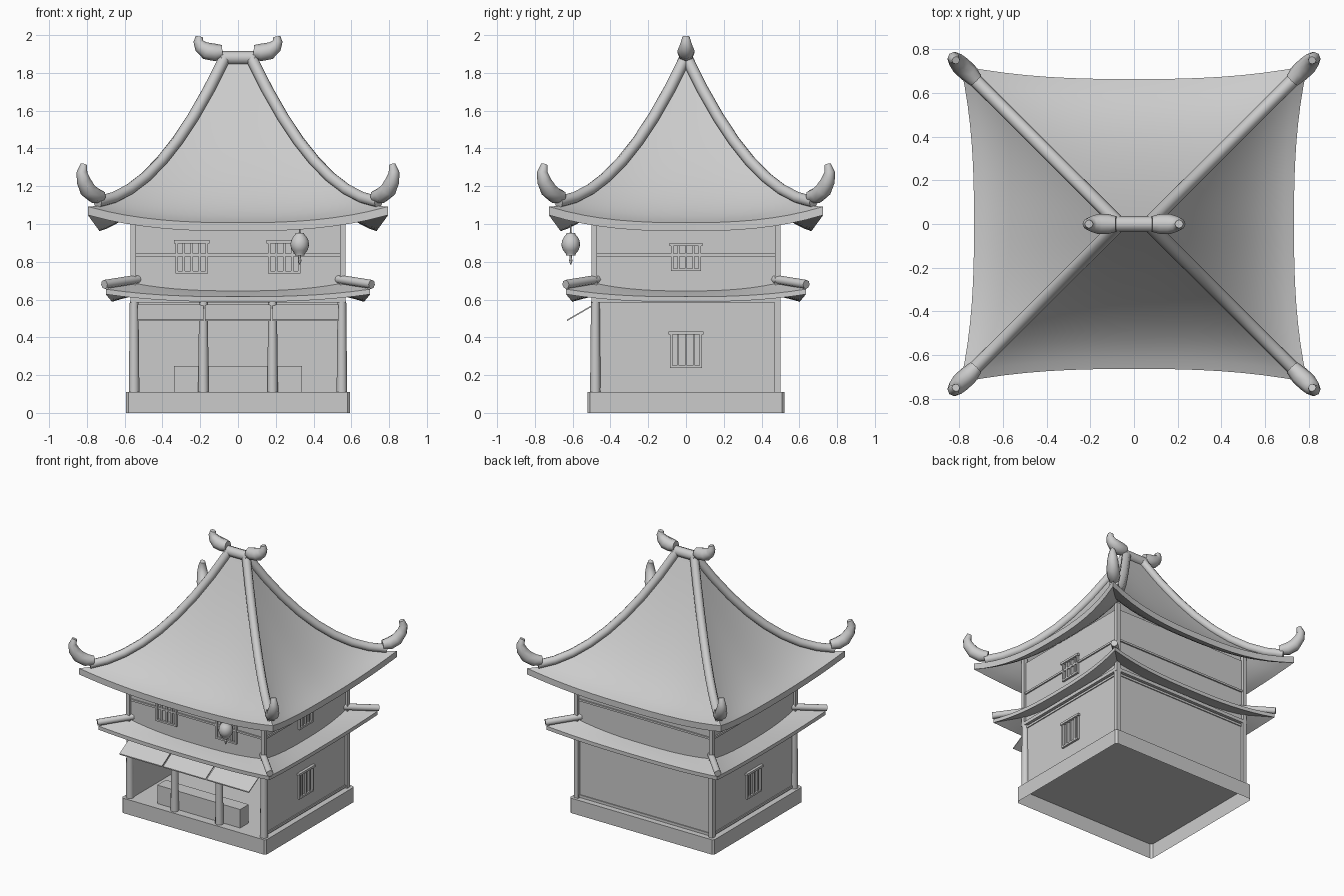
import bpy, bmesh, math
from mathutils import Vector

if "Cube" in bpy.data.objects:
    bpy.data.objects.remove(bpy.data.objects["Cube"])


def finish(bm, name, smooth=None):
    bmesh.ops.recalc_face_normals(bm, faces=bm.faces)
    me = bpy.data.meshes.new(name)
    bm.to_mesh(me)
    bm.free()
    ob = bpy.data.objects.new(name, me)
    bpy.context.collection.objects.link(ob)
    if smooth:
        shade(ob, smooth)
    return ob


def shade(ob, angle):
    bpy.ops.object.select_all(action='DESELECT')
    ob.select_set(True)
    bpy.context.view_layer.objects.active = ob
    bpy.ops.object.shade_smooth_by_angle(angle=math.radians(angle))


def box(name, x0, x1, y0, y1, z0, z1):
    bm = bmesh.new()
    bmesh.ops.create_cube(bm, size=1)
    for v in bm.verts:
        v.co = Vector(((x0 + x1) / 2 + v.co.x * (x1 - x0),
                       (y0 + y1) / 2 + v.co.y * (y1 - y0),
                       (z0 + z1) / 2 + v.co.z * (z1 - z0)))
    return finish(bm, name)


def tube(name, pts, res=2):
    """Round tube through (x, y, z, radius) points."""
    cu = bpy.data.curves.new(name, 'CURVE')
    cu.dimensions = '3D'
    cu.bevel_depth = 1
    cu.bevel_resolution = res
    cu.use_fill_caps = True
    sp = cu.splines.new('POLY')
    sp.points.add(len(pts) - 1)
    for p, q in zip(sp.points, pts):
        p.co = (*q[:3], 1)
        p.radius = q[3]
    ob = bpy.data.objects.new(name, cu)
    bpy.context.collection.objects.link(ob)
    bpy.ops.object.select_all(action='DESELECT')
    ob.select_set(True)
    bpy.context.view_layer.objects.active = ob
    bpy.ops.object.convert(target='MESH')
    ob = bpy.context.view_layer.objects.active
    ob.name = name
    shade(ob, 62)
    return ob


def lathe(name, x, y, profile, n=16):
    bm = bmesh.new()
    rings = [[bm.verts.new((x + r * math.cos(2 * math.pi * i / n),
                            y + r * math.sin(2 * math.pi * i / n), z)) for i in range(n)]
             for r, z in profile]
    for a, b in zip(rings, rings[1:]):
        for i in range(n):
            bm.faces.new((a[i], a[(i + 1) % n], b[(i + 1) % n], b[i]))
    bm.faces.new(rings[0])
    bm.faces.new(rings[-1])
    return finish(bm, name, 40)


def roof(name, inner, outer, hip_z, sag, pull, thick, rows, n=16):
    """Four-sided curved shell; eaves sag and pull in towards their middles."""
    bm = bmesh.new()
    corners = [(-1, -1), (1, -1), (1, 1), (-1, 1)]

    def ring(t, dz):
        hx = inner[0] + (outer[0] - inner[0]) * t
        hy = inner[1] + (outer[1] - inner[1]) * t
        out = []
        for k in range(4):
            a, b = corners[k], corners[(k + 1) % 4]
            nx, ny = (a[0] + b[0]) / 2, (a[1] + b[1]) / 2
            for i in range(n):
                f = i / n
                m = 1 - abs(2 * f - 1) ** 2.6
                p = pull * t * t * m
                out.append(bm.verts.new(((a[0] + (b[0] - a[0]) * f) * hx - nx * p,
                                         (a[1] + (b[1] - a[1]) * f) * hy - ny * p,
                                         hip_z(t) - sag(t) * m - dz)))
        return out
    ts = [i / rows for i in range(rows + 1)]
    rings = [ring(t, 0) for t in ts] + [ring(t, thick) for t in reversed(ts)]
    for a, b in zip(rings, rings[1:] + rings[:1]):
        for i in range(4 * n):
            j = (i + 1) % (4 * n)
            bm.faces.new((a[i], a[j], b[j], b[i]))
    return finish(bm, name, 35)


def window(name, axis, side, face, c, zc, w, h):
    """Barred window; axis is the wall normal (0 = x, 1 = y)."""
    def piece(part, u0, u1, z0, z1, d):
        lo, hi = sorted((side * (face - 0.01), side * (face + d)))
        if axis == 0:
            box(name + part, lo, hi, c + u0, c + u1, zc + z0, zc + z1)
        else:
            box(name + part, c + u0, c + u1, lo, hi, zc + z0, zc + z1)
    W, H, f = w / 2, h / 2, 0.013
    piece('_left_jamb', -W, -W + f, -H, H, .015)
    piece('_right_jamb', W - f, W, -H, H, .015)
    piece('_sill', -W, W, -H, -H + f, .015)
    piece('_header', -W - .008, W + .008, H - f, H + .003, .02)
    for i in (-1, 0, 1):
        piece('_bar', i * w / 4 - .006, i * w / 4 + .006, -H, H, .01)


# Plinth: chamfered corners, hollow underneath
bm = bmesh.new()
c = .013
loop = [(-.592 + c, -.522), (.592 - c, -.522), (.592, -.522 + c), (.592, .522 - c),
        (.592 - c, .522), (-.592 + c, .522), (-.592, .522 - c), (-.592, -.522 + c)]
low, high = [[bm.verts.new((x, y, z)) for x, y in loop] for z in (0, .11)]
for i in range(8):
    bm.faces.new((low[i], low[(i + 1) % 8], high[(i + 1) % 8], high[i]))
bm.faces.new(high)
finish(bm, 'plinth')

# Ground floor: one open room with a shop front
box('back_wall', -.55, .55, .46, .48, .11, .6)
for s in (-1, 1):
    box('side_wall', *sorted((s * .55, s * .53)), -.48, .47, .11, .6)
    for z in (.125, .57):
        box('side_trim', *sorted((s * .54, s * .557)), -.47, .47, z - .008, z + .008)
    box('back_post', *sorted((s * .535, s * .568)), .468, .5, .11, .6)
for z in (.125, .57):
    box('back_trim', -.54, .54, .47, .487, z - .008, z + .008)
box('ring_beam', -.57, .57, -.5, .5, .585, .61)
for x in (-.55, -.183, .183, .55):
    lathe('front_post', x, -.48, [(.028, .11), (.023, .59)], 12)
box('counter', -.34, .34, -.46, -.36, .11, .247)

# Awnings
for x in (-.357, 0, .357):
    bm = bmesh.new()
    prof = [(-.49, .575), (-.63, .494), (-.63, .486), (-.49, .567)]
    a, b = [[bm.verts.new((x + d, y, z)) for y, z in prof] for d in (-.174, .174)]
    bm.faces.new(a)
    bm.faces.new(b)
    for i in range(4):
        bm.faces.new((a[i], a[(i + 1) % 4], b[(i + 1) % 4], b[i]))
    finish(bm, 'awning')

# Upper floor
box('upper_room', -.55, .55, -.48, .48, .6, 1.075)
for sx in (-1, 1):
    for sy in (-1, 1):
        box('upper_corner_post', *sorted((sx * .54, sx * .568)),
            *sorted((sy * .472, sy * .5)), .6, 1.11)
    box('side_rail', *sorted((sx * .54, sx * .56)), -.475, .475, .829, .843)
    box('end_rail', -.545, .545, *sorted((sx * .47, sx * .49)), .829, .843)
    window('front_window', 1, -1, .48, sx * .245, .825, .17, .172)
    window('side_window', 0, sx, .55, 0, .333, .17, .19)
window('upper_side_window', 0, 1, .55, 0, .824, .16, .145)

# Skirt roof and main roof
roof('skirt_roof', (.53, .46), (.70, .635), lambda t: .69 - .035 * t,
     lambda t: .04, .033, .027, 4)
hip = lambda t: 1.092 + .768 * (1 - t) ** 2
roof('main_roof', (.07, .004), (.795, .726), hip, lambda t: .085 * t * t, .062, .045, 14)

# Hip ridges with upturned horns
for sx in (-1, 1):
    for sy in (-1, 1):
        tube('skirt_hip_ridge', [(sx * .53, sy * .465, .708, .024), (sx * .708, sy * .637, .68, .024)])
        pts = []
        for i in range(9):
            t = .93 * i / 8
            pts.append((sx * (.07 + .725 * t), sy * (.004 + .722 * t), hip(t) + .02, .031))
        tube('hip_ridge', pts)
        tube('hip_horn', [(sx * x, sy * y, z, r) for x, y, z, r in (
            (.725, .658, 1.145, .034), (.76, .695, 1.152, .044), (.795, .727, 1.18, .044),
            (.818, .752, 1.23, .037), (.826, .76, 1.275, .028), (.816, .75, 1.315, .018))])
    # Top ridge finials
    tube('ridge_finial', [(sx * x, 0, z, r) for x, z, r in (
        (.082, 1.912, .036), (.12, 1.908, .046), (.165, 1.916, .046),
        (.197, 1.94, .036), (.21, 1.967, .026), (.206, 1.993, .019))])
tube('top_ridge', [(-.09, 0, 1.88, .036), (.09, 0, 1.88, .036)])

# Hanging lantern
lathe('lantern', .327, -.61, [(.003, .785), (.01, .81), (.006, .815), (.006, .832), (.025, .833),
      (.027, .845), (.041, .86), (.049, .885), (.047, .91), (.036, .932), (.025, .942),
      (.023, .952), (.004, .954), (.004, 1.02)])
